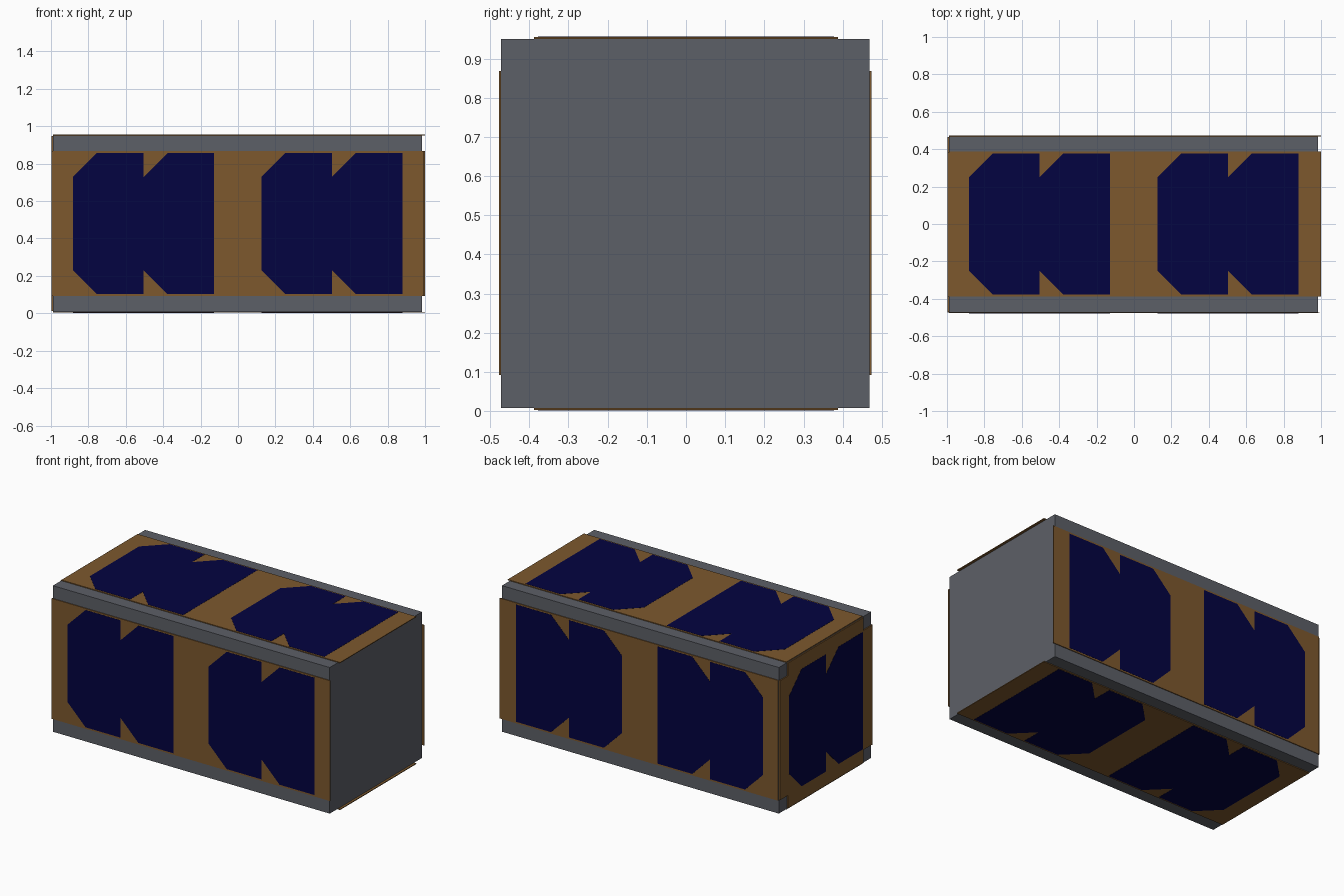
import bpy, bmesh
from mathutils import Matrix, Vector

if "Cube" in bpy.data.objects:
    bpy.data.objects.remove(bpy.data.objects["Cube"])


def material(name, rgb):
    m = bpy.data.materials.new(name)
    m.diffuse_color = (*rgb, 1)
    m.use_nodes = True
    m.node_tree.nodes["Principled BSDF"].inputs["Base Color"].default_value = m.diffuse_color
    return m


BOARD = material("board_brown", (0.205, 0.098, 0.027))
CELL = material("cell_blue", (0.001, 0.001, 0.052))
METAL = material("dark_metal", (0.108, 0.115, 0.135))

# Body limits and panel dimensions
X0, X1, Y0, Y1, Z0, Z1 = -0.99, 0.985, -0.472, 0.468, 0.008, 0.95
ZC = 0.48
HALF = 0.388          # half width of the long boards
BOARD_T, CELL_T = 0.005, 0.001


def frame(origin, u, n):
    """Matrix with local x = u, local z = outward normal n."""
    u, n = Vector(u), Vector(n)
    m = Matrix((u, n.cross(u), n)).transposed().to_4x4()
    m.translation = origin
    return m


def prism(name, outlines, z, depth, matrix, mat):
    """Extrude one or more flat outlines along local z."""
    bm = bmesh.new()
    for pts in outlines:
        face = bm.faces.new([bm.verts.new((x, y, z)) for x, y in pts])
        ext = bmesh.ops.extrude_face_region(bm, geom=[face], use_keep_orig=True)
        verts = [g for g in ext["geom"] if isinstance(g, bmesh.types.BMVert)]
        bmesh.ops.translate(bm, verts=verts, vec=(0, 0, depth))
    bmesh.ops.recalc_face_normals(bm, faces=bm.faces)
    bm.transform(matrix)
    mesh = bpy.data.meshes.new(name)
    bm.to_mesh(mesh)
    bm.free()
    mesh.materials.append(mat)
    obj = bpy.data.objects.new(name, mesh)
    bpy.context.collection.objects.link(obj)


def rect(a, b, c, d):
    return [(a, c), (b, c), (b, d), (a, d)]


def cell_pair(x):
    """Two adjoining solar cells, each with its first two corners cut."""
    w, h, c = 0.377, 0.378, 0.128
    return [[(s, -h + c), (s + c, -h), (s + w, -h),
             (s + w, h), (s + c, h), (s, h - c)] for s in (x, x + w)]


# Main body
prism("body", [rect(X0, X1, Y0, Y1)], Z0, Z1 - Z0, Matrix(), METAL)

# Long solar panels on the four sides
sides = {
    "front": ((0, Y0, ZC), (0, -1, 0), -0.996, 0.991),
    "back": ((0, Y1, ZC), (0, 1, 0), -0.988, 1.0),
    "top": ((0, 0, Z1), (0, 0, 1), -0.988, 1.0),
    "bottom": ((0, 0, Z0), (0, 0, -1), -0.988, 1.0),
}
for name, (origin, normal, a, b) in sides.items():
    m = frame(origin, (1, 0, 0), normal)
    prism(name + "_board", [rect(a, b, -HALF, HALF)], 0, BOARD_T, m, BOARD)
    prism(name + "_cells", cell_pair(-0.881) + cell_pair(0.126),
          BOARD_T, CELL_T, m, CELL)

# End panel: square board with notched corners and one pair of cells
m = frame((X0, -0.002, ZC), (0, -1, 0), (-1, 0, 0))
q, p = 0.468, 0.385
end = [(-q, -p), (-p, -p), (-p, -q), (p, -q), (p, -p), (q, -p),
       (q, p), (p, p), (p, q), (-p, q), (-p, p), (-q, p)]
prism("end_board", [end], 0, 0.007, m, BOARD)
prism("end_cells", cell_pair(-0.377), 0.007, CELL_T, m, CELL)
